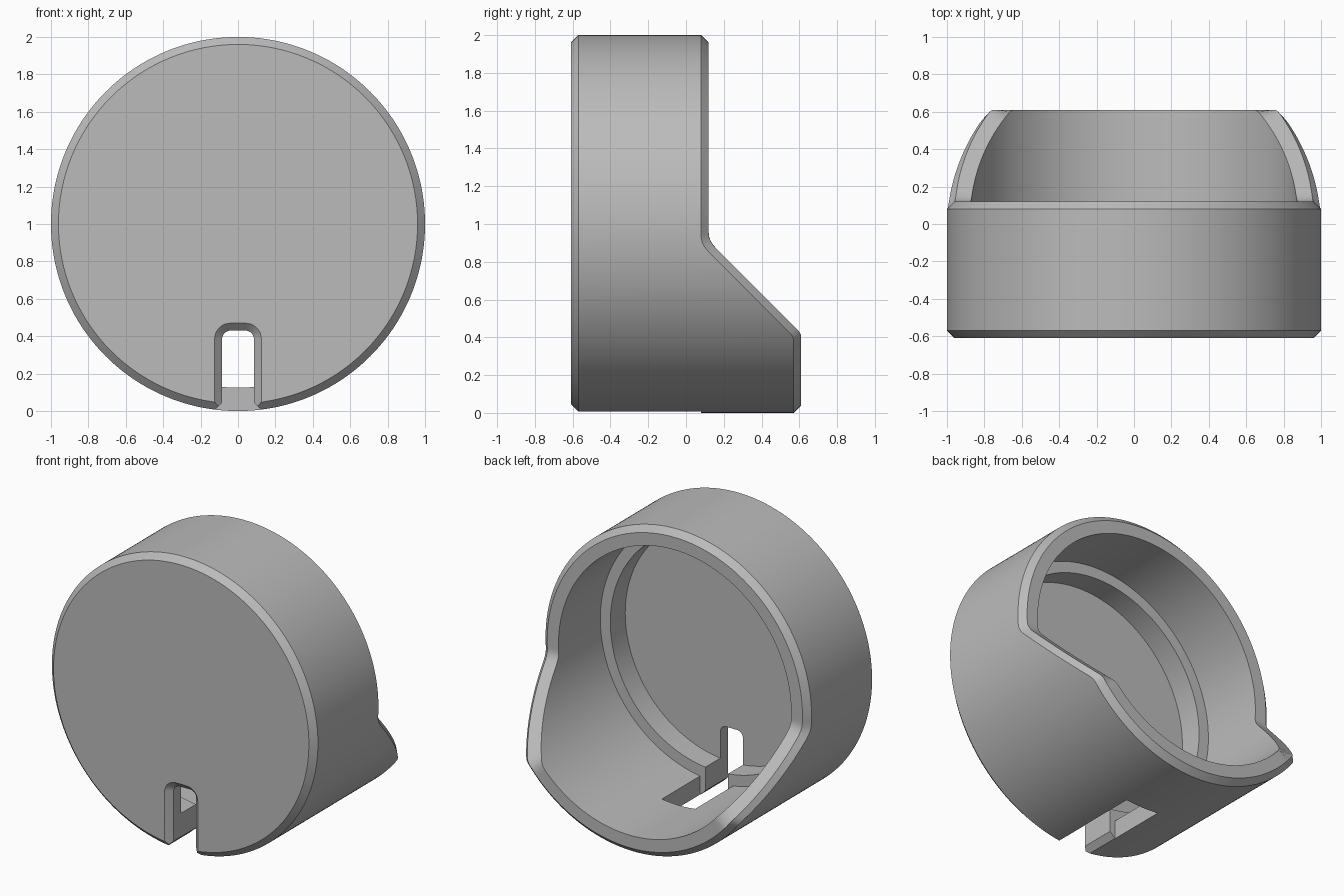
import bpy, bmesh
from math import sin, cos, pi

cube = bpy.data.objects.get("Cube")
if cube:
    bpy.data.objects.remove(cube, do_unlink=True)

grey = bpy.data.materials.new("plain grey")
grey.use_nodes = True
colour = (0.5, 0.5, 0.5, 1)
grey.diffuse_color = colour
grey.node_tree.nodes["Principled BSDF"].inputs["Base Color"].default_value = colour

SEG = 256
WALL = 0.875   # inner wall radius
CH = 0.04      # chamfer size


def loft(name, loops):
    """Skin closed loops of equal length and cap both ends."""
    bm = bmesh.new()
    rings = [[bm.verts.new(p) for p in loop] for loop in loops]
    n = len(rings[0])
    for a, b in zip(rings, rings[1:]):
        for i in range(n):
            j = (i + 1) % n
            bm.faces.new((a[i], a[j], b[j], b[i]))
    bm.faces.new(rings[0])
    bm.faces.new(rings[-1])
    bmesh.ops.recalc_face_normals(bm, faces=bm.faces)
    mesh = bpy.data.meshes.new(name)
    bm.to_mesh(mesh)
    bm.free()
    mesh.materials.append(grey)
    obj = bpy.data.objects.new(name, mesh)
    bpy.context.collection.objects.link(obj)
    return obj


def rim(z, inset):
    """Depth of the rear rim at height z: upright, sloped lip, upright."""
    def clamped(h):
        return min(0.61 - inset, max(0.12 - inset, 1.03 - 1.414 * inset - h))
    soft = 0.035 if z > 0.65 else 0.015
    return sum(clamped(z + soft * k / 4) for k in range(-4, 5)) / 9


def ring(radius, depth):
    pts = []
    for i in range(SEG):
        a = 2 * pi * i / SEG
        z = 1 + radius * cos(a)
        y = depth(z) if callable(depth) else depth
        pts.append((radius * sin(a), y, z))
    return pts


# Round cup: chamfered front, sloped rear lip, inner ledge and floor
cup = loft("round_housing", [
    ring(1 - CH, -0.61),
    ring(1, -0.61 + CH),
    ring(1, lambda z: rim(z, CH)),
    ring(1 - CH, lambda z: rim(z, 0)),
    ring(WALL, lambda z: rim(z, 0)),
    ring(WALL, -0.33),
    ring(0.80, -0.33),
    ring(0.80, -0.49),
])


# Cable slot outline with rounded upper corners
def slot(y, grow):
    w, top, r = 0.085 + grow, 0.43 + grow, 0.045 + grow
    pts = [(-w, y, -0.1)]
    for side, start in ((-1, pi), (1, pi / 2)):
        for k in range(9):
            a = start - k * pi / 16
            pts.append((side * (w - r) + r * cos(a), y, top - r + r * sin(a)))
    return pts + [(w, y, -0.1)]


def box_loop(y, low, high, z0, z1):
    return [(-low, y, z0), (-high, y, z1), (high, y, z1), (low, y, z0)]


cutters = [
    loft("slot_cutter", [slot(-0.65, 0.08), slot(-0.57, 0), slot(-0.31, 0)]),
    loft("floor_slot_cutter", [box_loop(y, 0.125, 0.125, -0.1, 0.2) for y in (-0.33, 0.08)]),
    loft("edge_chamfer_cutter", [box_loop(y, 0.165, 0.08, -0.035, 0.05) for y in (-0.7, -0.32)]),
]

bpy.context.view_layer.objects.active = cup
for cutter in cutters:
    mod = cup.modifiers.new("cut", "BOOLEAN")
    mod.operation = "DIFFERENCE"
    mod.solver = "EXACT"
    mod.object = cutter
    bpy.ops.object.modifier_apply(modifier=mod.name)
    bpy.data.objects.remove(cutter, do_unlink=True)

bpy.ops.object.select_all(action="DESELECT")
cup.select_set(True)
bpy.ops.object.shade_smooth_by_angle(angle=pi / 6)
